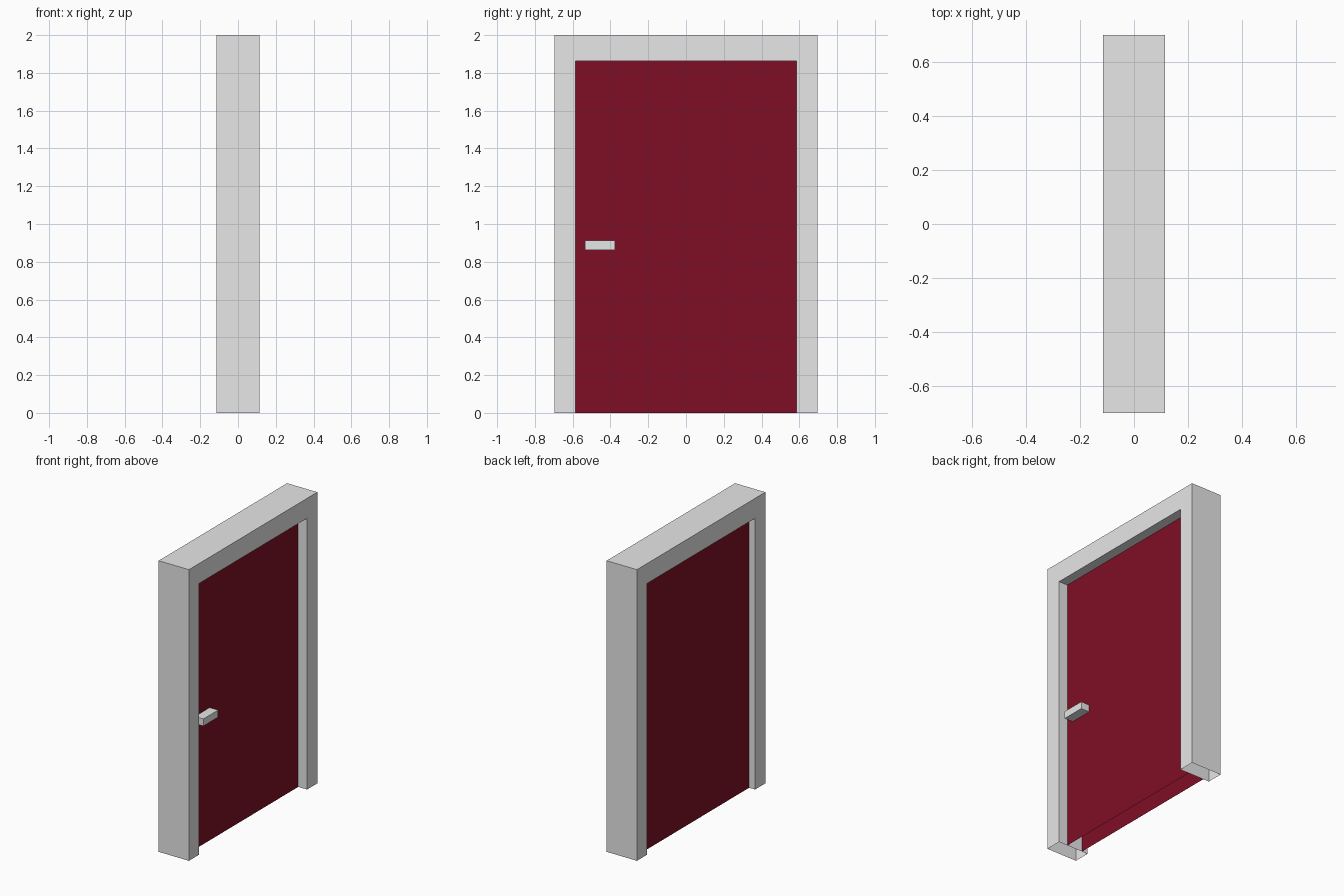
import bpy, bmesh

if "Cube" in bpy.data.objects:
    bpy.data.objects.remove(bpy.data.objects["Cube"])


def material(name, rgb):
    m = bpy.data.materials.new(name)
    m.diffuse_color = (*rgb, 1)
    m.use_nodes = True
    m.node_tree.nodes["Principled BSDF"].inputs["Base Color"].default_value = m.diffuse_color
    return m


GREY = material("pale grey", (0.8, 0.8, 0.8))
RED = material("dark red", (0.212, 0.0048, 0.0185))


def prism(name, outline, x0, x1, mat, open_bottom=False):
    """Extrude a (y, z) outline along x; optionally leave the floor side open."""
    bm = bmesh.new()
    face = bm.faces.new([bm.verts.new((x0, y, z)) for y, z in outline])
    ext = bmesh.ops.extrude_face_region(bm, geom=[face], use_keep_orig=True)
    verts = [g for g in ext["geom"] if isinstance(g, bmesh.types.BMVert)]
    bmesh.ops.translate(bm, vec=(x1 - x0, 0, 0), verts=verts)
    bmesh.ops.recalc_face_normals(bm, faces=bm.faces)
    if open_bottom:
        floor = [f for f in bm.faces if all(v.co.z < 1e-5 for v in f.verts)]
        bmesh.ops.delete(bm, geom=floor, context="FACES")
    me = bpy.data.meshes.new(name)
    bm.to_mesh(me)
    bm.free()
    me.materials.append(mat)
    ob = bpy.data.objects.new(name, me)
    bpy.context.collection.objects.link(ob)
    return ob


def rect(y0, y1, z0, z1):
    return [(y0, z0), (y1, z0), (y1, z1), (y0, z1)]


W, IN, TOP, SOFFIT = 0.697, 0.585, 2.0, 1.863

# Door frame: one upside-down U with an open underside
half = [(W, 0), (W, TOP)]
inner = [(IN, SOFFIT), (IN, 0)]
outline = half + [(-y, z) for y, z in reversed(half)] + \
    [(-y, z) for y, z in reversed(inner)] + inner
prism("door_frame", outline, -0.115, 0.115, GREY, True)

# Door leaf, recessed from both frame faces
prism("door_leaf", rect(-IN, IN, 0, SOFFIT), -0.07, 0.048, RED, True)

# Handle block on the +x side
prism("door_handle", rect(-0.535, -0.375, 0.863, 0.912), 0.048, 0.112, GREY)
